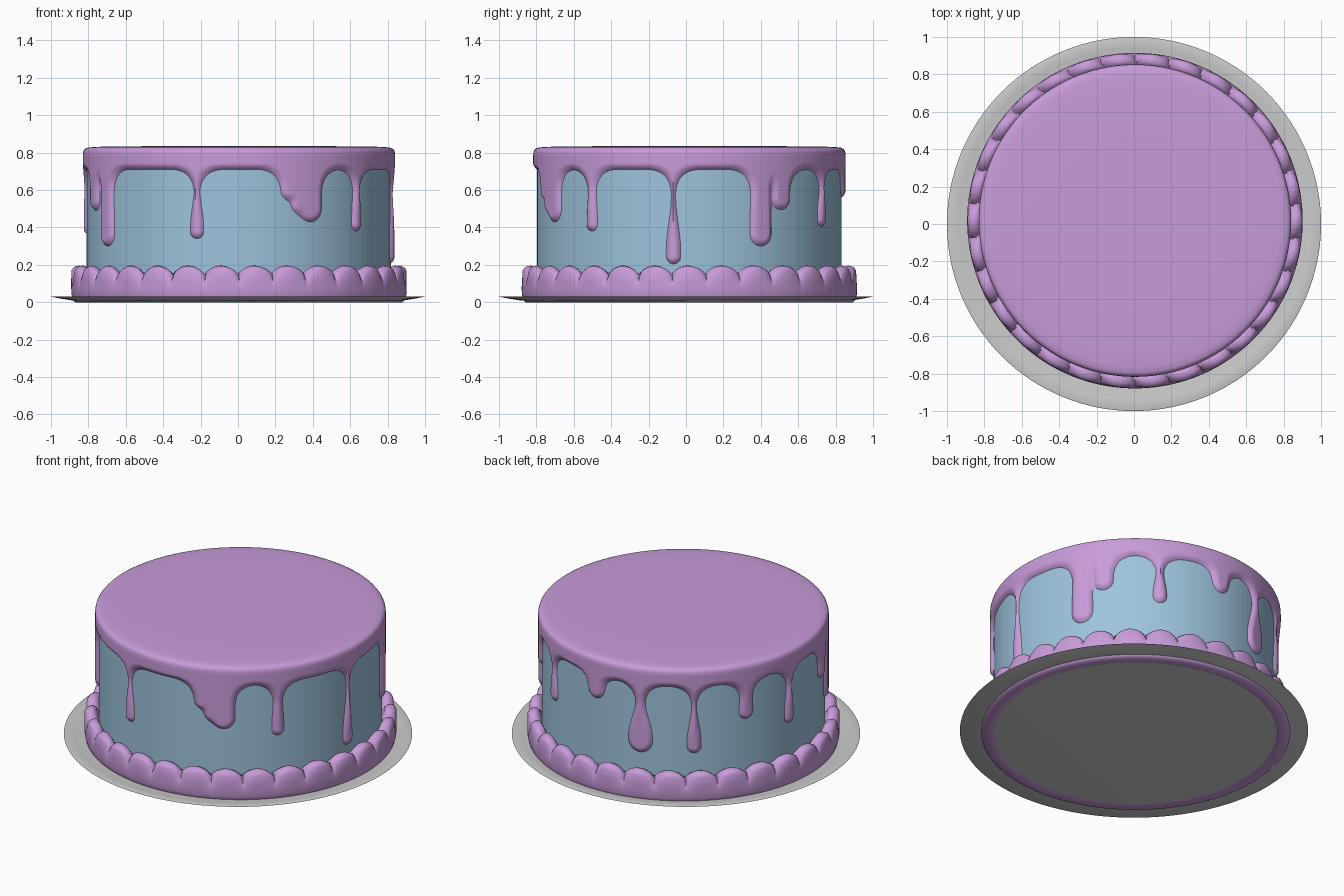
import bpy, bmesh, math

if "Cube" in bpy.data.objects:
    bpy.data.objects.remove(bpy.data.objects["Cube"])

CENTRE = (0.005, 0.018)      # the cake sits slightly off the plate centre
R_BODY = 0.814
R_DRIP = 0.83


def material(name, rgb):
    m = bpy.data.materials.new(name)
    m.diffuse_color = (*rgb, 1)
    m.use_nodes = True
    m.node_tree.nodes["Principled BSDF"].inputs["Base Color"].default_value = m.diffuse_color
    return m


def lathe(name, profile, segs, mat=None, centre=CENTRE, keep=None):
    """Sweep profile(theta) -> [(r, z)...] (bottom to top) round z; theta 0 = front."""
    bm = bmesh.new()
    cols = []
    for i in range(segs):
        a = 2 * math.pi * i / segs
        cols.append([(bm.verts.new((centre[0] + r * math.sin(a),
                                    centre[1] - r * math.cos(a), z)), r, z)
                     for r, z in profile(a)])
    for i in range(segs):
        p, q = cols[i], cols[(i + 1) % segs]
        for j in range(len(p) - 1):
            quad = (p[j], q[j], q[j + 1], p[j + 1])
            if keep is None or keep(quad):
                bm.faces.new([v[0] for v in quad])
    bmesh.ops.remove_doubles(bm, verts=bm.verts, dist=1e-5)
    loose = [v for v in bm.verts if not v.link_faces]
    bmesh.ops.delete(bm, geom=loose, context='VERTS')
    me = bpy.data.meshes.new(name)
    bm.to_mesh(me)
    bm.free()
    ob = bpy.data.objects.new(name, me)
    bpy.context.collection.objects.link(ob)
    if mat:
        me.materials.append(mat)
    bpy.context.view_layer.objects.active = ob
    bpy.ops.object.select_all(action='DESELECT')
    ob.select_set(True)
    bpy.ops.object.shade_smooth_by_angle(angle=math.radians(50))
    return ob


pink = material("pink_icing", (0.58, 0.33, 0.70))
blue = material("blue_icing", (0.34, 0.55, 0.72))

# Plate: thin disc with a slightly raised rim
lathe("plate", lambda a: [(0, 0.004), (0.80, 0.004), (0.88, 0.009), (0.95, 0.02),
                          (1.0, 0.03), (0.995, 0.032), (0.94, 0.027), (0.88, 0.018),
                          (0, 0.014)], 128, centre=(0, 0))

# Cake body
lathe("cake_body", lambda a: [(0, 0.012), (R_BODY, 0.012), (R_BODY, 0.80), (0, 0.80)],
      160, blue)

# Piped border: ring with scalloped upper edge
SCALLOPS = 30


def border_profile(a):
    def bump(shift):
        return abs(math.sin(SCALLOPS * a / 2 + shift)) ** 0.6
    b, c, d = bump(0), bump(0.15), bump(0.3)
    h = 0.142 + 0.053 * b
    return [(0.81, 0.004), (0.825, 0.0), (0.875, 0.0), (0.888, 0.012), (0.895, 0.04),
            (0.897, 0.08), (0.889 + 0.008 * b, 0.115), (0.878 + 0.017 * b, h - 0.025),
            (0.870 + 0.016 * b, h - 0.010), (0.862 + 0.010 * b, h - 0.002),
            (0.852, 0.142 + 0.054 * c), (0.838, 0.140 + 0.050 * c),
            (0.825, 0.132 + 0.040 * d), (0.808, 0.125)]


lathe("piped_border", border_profile, SCALLOPS * 18, pink)

# Icing drips: angle from the front, tip height, neck and tip half widths
DRIPS = [(-16, 0.34, 0.015, 0.038), (28, 0.43, 0.07, 0.07), (50.3, 0.38, 0.027, 0.037),
         (84, 0.205, 0.012, 0.040), (118, 0.30, 0.062, 0.066), (127, 0.495, 0.06, 0.06),
         (150, 0.405, 0.018, 0.041), (177, 0.56, 0.045, 0.055), (197.3, 0.28, 0.028, 0.074),
         (219.3, 0.29, 0.013, 0.042), (241.2, 0.47, 0.036, 0.045),
         (263, 0.36, 0.022, 0.038), (290, 0.49, 0.06, 0.06), (300.6, 0.30, 0.062, 0.066),
         (23.5, 0.475, 0.05, 0.05), (19.5, 0.545, 0.05, 0.05)]


def smin(a, b, k):
    h = max(k - abs(a - b), 0) / k
    return min(a, b) - h * h * k / 4


def outline(near, z):
    """Signed distance to the dripping icing edge (negative inside)."""
    d = 1.0
    for u, tip, neck, bulb in near:
        low = tip + bulb
        t = min(max((0.75 - z) / (0.75 - low), 0), 1)
        s = min(max((t - 0.35) / 0.6, 0), 1)
        rad = neck + (bulb - neck) * s * s * (3 - 2 * s)
        d = smin(d, math.hypot(u, max(low - z, 0)) - rad, 0.04)
    return smin(0.71 - z, d, 0.14)


ROWS = 76
Z0, Z1 = 0.185, 0.785


def icing_profile(a):
    near = []
    for deg, tip, neck, bulb in DRIPS:
        diff = (a - math.radians(deg) + math.pi) % (2 * math.pi) - math.pi
        if abs(diff) < 0.45:
            near.append((diff * R_DRIP, tip, neck, bulb))
    pts = []
    for j in range(ROWS):
        z = Z0 + (Z1 - Z0) * j / (ROWS - 1)
        x = min(max(-outline(near, z) / 0.032, -0.45), 1)
        pts.append((R_BODY + 0.021 * (1 - (1 - x) ** 2), z))
    # rounded shoulder and flat top
    return pts + [(0.834, 0.80), (0.831, 0.811), (0.824, 0.820), (0.812, 0.826),
                  (0.78, 0.830), (0.70, 0.833), (0.4, 0.835), (0, 0.835)]


# Top icing with drips (faces buried in the body are left out)
lathe("drip_icing", icing_profile, 600, pink,
      keep=lambda q: any(r > R_BODY - 0.015 or z > 0.75 for _, r, z in q))
